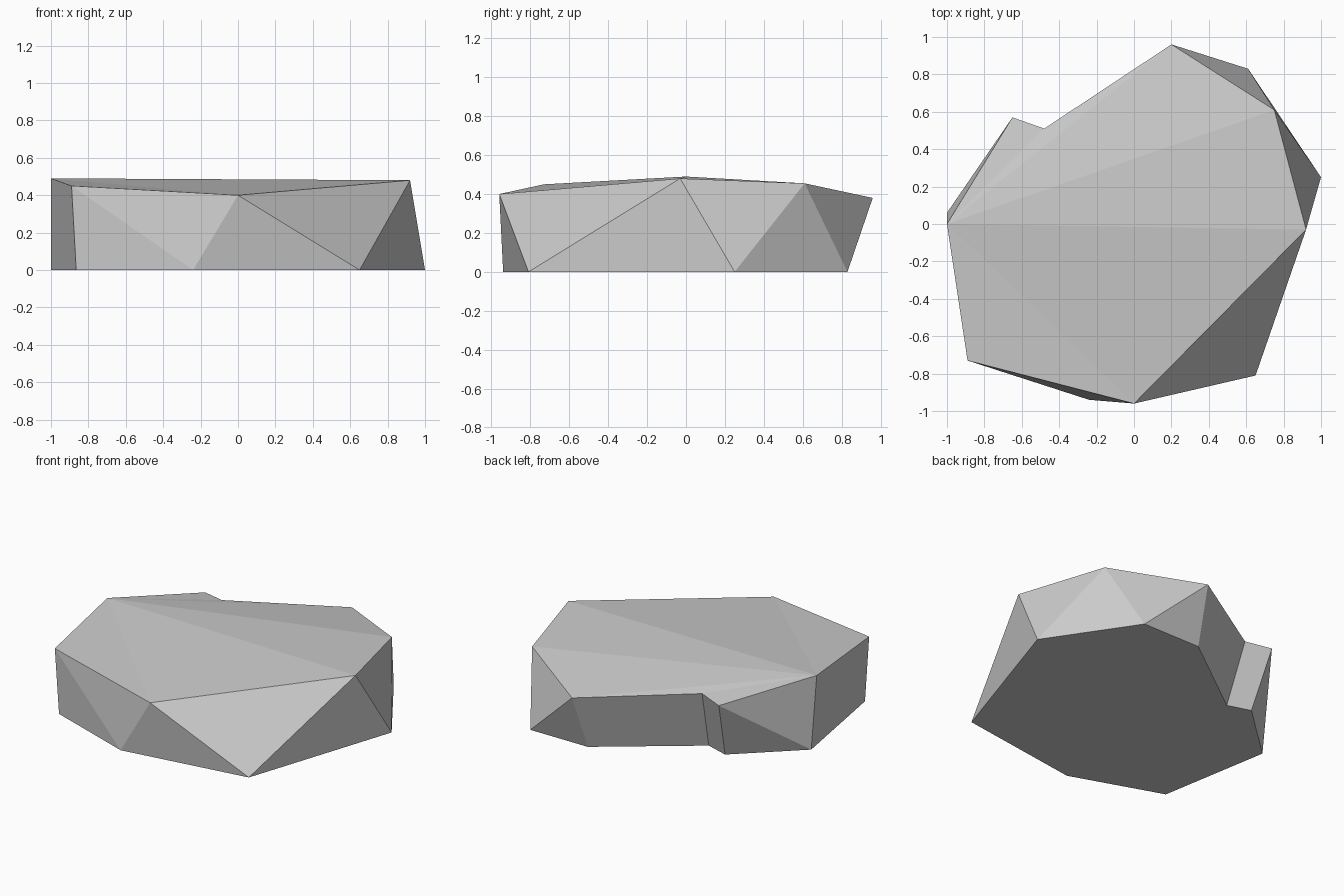
import bpy
import bmesh

# Remove the default cube only
default_cube = bpy.data.objects.get("Cube")
if default_cube:
    bpy.data.objects.remove(default_cube, do_unlink=True)


def make_material(name, value):
    """Plain matte material with one grey value."""
    colour = (value, value, value, 1.0)
    material = bpy.data.materials.new(name)
    material.use_nodes = True
    material.diffuse_color = colour
    shader = next(n for n in material.node_tree.nodes if n.type == "BSDF_PRINCIPLED")
    shader.inputs["Base Color"].default_value = colour
    shader.inputs["Roughness"].default_value = 0.9
    return material


def stitch_rings(bm, upper, lower, steps):
    """Join two rings: each step advances the upper ring, the lower ring or both."""
    up, low = 0, 0
    for step in steps:
        next_up = up + (step in ("upper", "both"))
        next_low = low + (step in ("lower", "both"))
        corners = [upper[up % len(upper)], lower[low % len(lower)]]
        if next_low > low:
            corners.append(lower[next_low % len(lower)])
        if next_up > up:
            corners.append(upper[next_up % len(upper)])
        bm.faces.new(corners)
        up, low = next_up, next_low


# Rim of the rock, counterclockwise from the front left corner, ending at the peak
rim_profile = [
    (-0.89, -0.73, 0.45), (0.0, -0.96, 0.40), (0.92, -0.03, 0.48),
    (0.75, 0.61, 0.455), (0.20, 0.96, 0.38), (-0.48, 0.51, 0.42),
    (-0.65, 0.57, 0.405), (-1.0, 0.0, 0.49),
]

# Outline of the rock on the ground, starting at the same corner
base_profile = [
    (-0.865, -0.72), (-0.24, -0.94), (0.65, -0.81), (1.0, 0.25), (0.61, 0.83),
    (0.17, 0.83), (-0.44, 0.38), (-0.60, 0.43), (-1.0, 0.06),
]

bm = bmesh.new()
rim = [bm.verts.new(point) for point in rim_profile]
base = [bm.verts.new((x, y, 0.0)) for x, y in base_profile]

# Faceted sides: zigzag triangles, then the notch and the flat left side as quads
zigzag = ["lower", "upper"]
sides = zigzag * 4 + ["lower", "both", "both"] + zigzag + ["both"]
stitch_rings(bm, rim, base, sides)

# Top facets fan out from the peak
peak = rim[-1]
for first, second in zip(rim[:-2], rim[1:-1]):
    bm.faces.new((peak, first, second))

# Flat underside
bm.faces.new(list(reversed(base)))

mesh = bpy.data.meshes.new("rock_slab")
bm.to_mesh(mesh)
bm.free()
mesh.materials.append(make_material("stone_grey", 0.6))

rock = bpy.data.objects.new("rock_slab", mesh)
bpy.context.collection.objects.link(rock)
